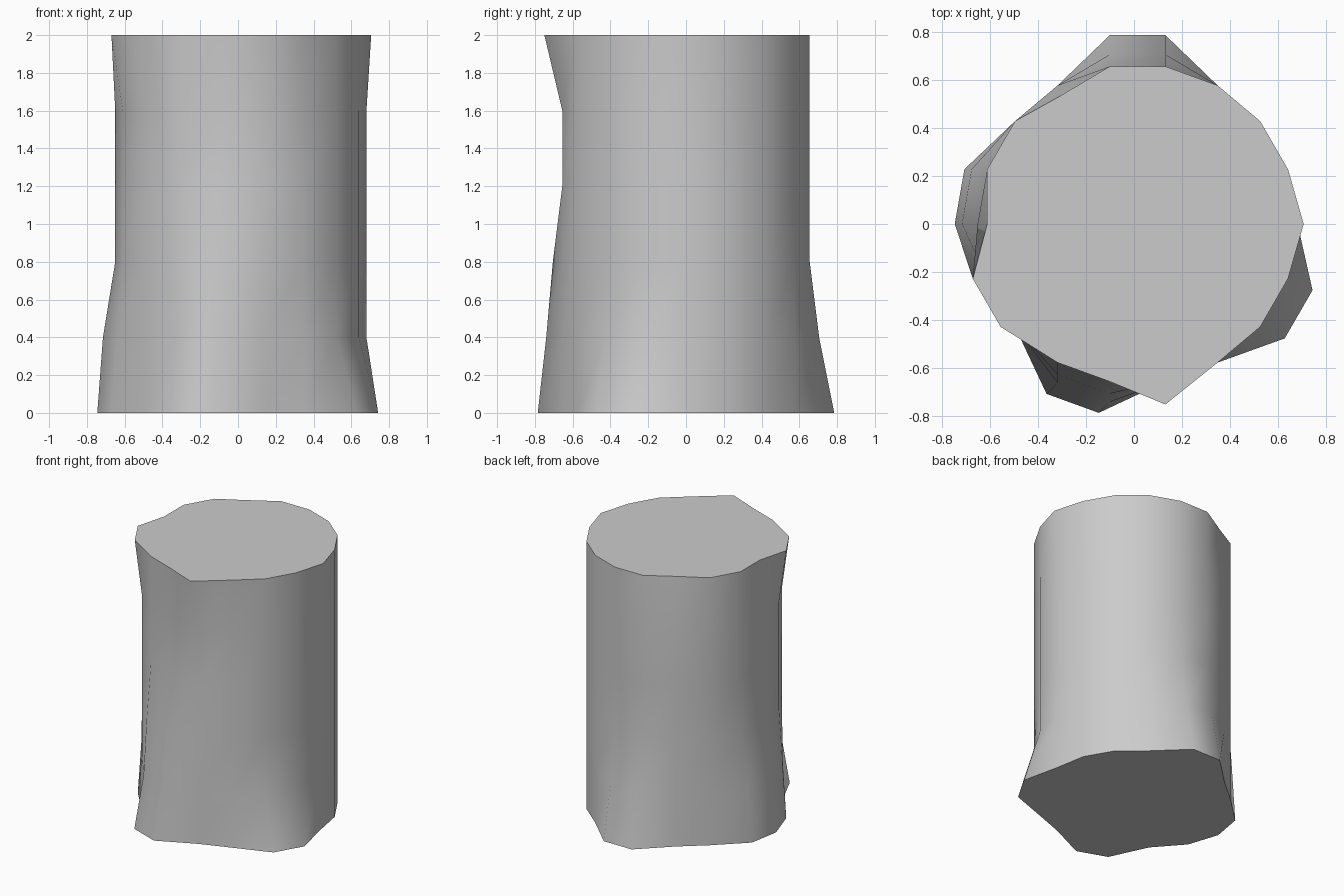
import bpy, bmesh
from math import cos, sin, radians

cube = bpy.data.objects.get("Cube")
if cube:
    bpy.data.objects.remove(cube, do_unlink=True)

SIDES, LEVELS, RADIUS, HEIGHT = 18, 5, 0.665, 2.0
STEP = 360 // SIDES

# Bulges and dents: (level, angles, x shift, y shift)
SHIFTS = [
    # Root flares at the base
    (0, (80, 100), 0, 0.13), (1, (80, 100), 0, 0.05),
    (0, (160, 180), -0.095, 0), (1, (160, 180), -0.065, 0),
    (0, (200,), -0.06, 0), (1, (200,), -0.03, 0),
    (0, (240, 260), -0.046, -0.13), (1, (240, 260), 0, -0.085),
    (2, (240, 260), 0, -0.05),
    (0, (320, 340), 0.102, -0.048),
    # Uneven rim at the top
    (5, (0,), 0.025, 0), (5, (120,), 0, -0.05), (5, (180,), 0.04, 0),
    (5, (200, 220), -0.06, 0), (5, (280,), 0, -0.095),
]

# Plain grey
grey = bpy.data.materials.new("grey")
grey.use_nodes = True
colour = (0.6, 0.6, 0.6, 1)
grey.diffuse_color = colour
grey.node_tree.nodes["Principled BSDF"].inputs["Base Color"].default_value = colour

# Trunk: stacked rings joined by quads, closed by flat caps
bm = bmesh.new()
rings = []
for level in range(LEVELS + 1):
    ring = {}
    for a in range(0, 360, STEP):
        x, y = 0.015 + RADIUS * cos(radians(a)), RADIUS * sin(radians(a))
        for lv, angles, dx, dy in SHIFTS:
            if lv == level and a in angles:
                x, y = x + dx, y + dy
        ring[a] = bm.verts.new((x, y, HEIGHT * level / LEVELS))
    rings.append(ring)
for low, high in zip(rings, rings[1:]):
    for a in low:
        b = (a + STEP) % 360
        bm.faces.new((low[a], low[b], high[b], high[a]))
bm.faces.new(list(rings[-1].values()))
bm.faces.new(list(reversed(rings[0].values())))

mesh = bpy.data.meshes.new("trunk")
bm.to_mesh(mesh)
bm.free()
mesh.materials.append(grey)
trunk = bpy.data.objects.new("trunk", mesh)
bpy.context.collection.objects.link(trunk)

# Smooth sides with crisp rims
bpy.context.view_layer.objects.active = trunk
trunk.select_set(True)
bpy.ops.object.shade_smooth_by_angle(angle=radians(50))
